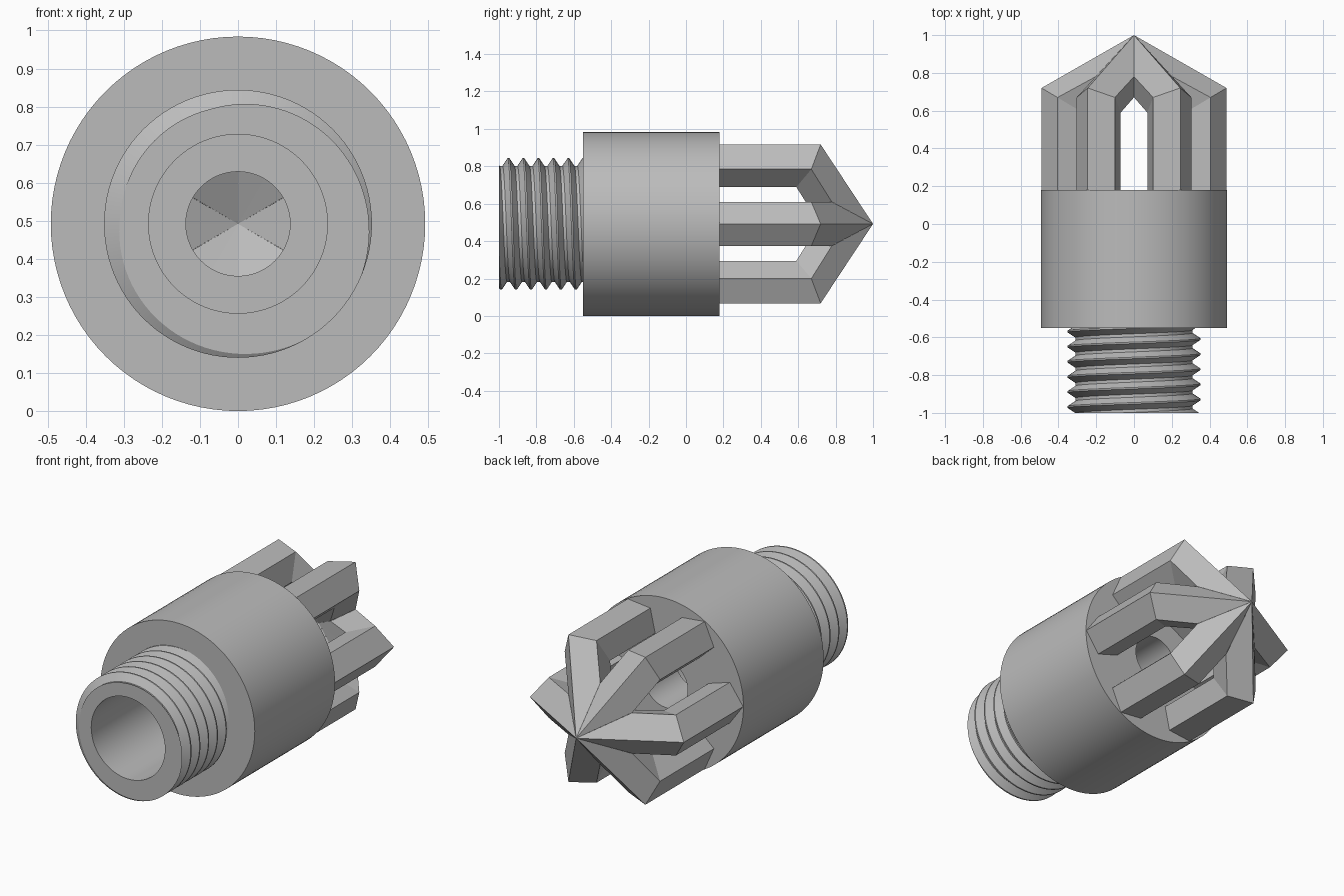
import bpy, bmesh, math

if "Cube" in bpy.data.objects:
    bpy.data.objects.remove(bpy.data.objects["Cube"])

CZ = 0.492           # height of the long axis
R_BODY = 0.492
SEG = 96

grey = bpy.data.materials.new("plain grey")
grey.diffuse_color = (0.5, 0.5, 0.5, 1)
grey.use_nodes = True
grey.node_tree.nodes["Principled BSDF"].inputs["Base Color"].default_value = grey.diffuse_color


def finish(name, bm, smooth_angle=None):
    bmesh.ops.remove_doubles(bm, verts=bm.verts, dist=1e-5)
    bmesh.ops.recalc_face_normals(bm, faces=bm.faces)
    me = bpy.data.meshes.new(name)
    bm.to_mesh(me)
    bm.free()
    ob = bpy.data.objects.new(name, me)
    bpy.context.collection.objects.link(ob)
    me.materials.append(grey)
    if smooth_angle:
        bpy.ops.object.select_all(action='DESELECT')
        ob.select_set(True)
        bpy.context.view_layer.objects.active = ob
        bpy.ops.object.shade_smooth_by_angle(angle=math.radians(smooth_angle))
    return ob


def sweep(name, profile_at, smooth_angle):
    """Closed (radius, y) profile, given per angle, swept round the long axis."""
    bm = bmesh.new()
    rings = []
    for i in range(SEG):
        a = math.tau * i / SEG
        rings.append([bm.verts.new((r * math.sin(a), y, CZ + r * math.cos(a)))
                      for r, y in profile_at(a)])
    n = len(rings[0])
    for i in range(SEG):
        p, q = rings[i], rings[(i + 1) % SEG]
        for j in range(n):
            k = (j + 1) % n
            bm.faces.new((p[j], p[k], q[k], q[j]))
    return finish(name, bm, smooth_angle)


# Main body with stepped bore
body = [(0.235, -0.55), (R_BODY, -0.55), (R_BODY, 0.18),
        (0.137, 0.18), (0.137, -0.10), (0.235, -0.10)]
sweep("body", lambda a: body, 30)

# Threaded neck: right-hand helix clipped flat at both ends
PITCH, ROOT, CREST = 0.08, 0.31, 0.352
Y0, Y1 = -1.0, -0.545


def thread_radius(y, a):
    d = (y + 0.949 - PITCH * a / math.tau) / PITCH
    d = abs(d - round(d)) * PITCH           # distance from nearest crest
    t = min(max((d - 0.004) / 0.028, 0), 1)
    return CREST + (ROOT - CREST) * t


def thread_profile(a):
    pts = [(0.235, Y0)]
    ys = [Y0]
    for k in range(-2, 8):
        c = -0.949 + PITCH * (k + a / math.tau)
        ys += [c + o for o in (-0.032, -0.004, 0.004, 0.032)]
    for y in ys + [Y1]:
        y = min(max(y, Y0), Y1)
        pts.append((thread_radius(y, a), y))
    return pts + [(0.235, Y1)]


# The helix gains one pitch per turn, so the seam is swept with its own last ring
def build_thread():
    bm = bmesh.new()
    rings = []
    for i in range(SEG + 1):
        a = math.tau * i / SEG
        rings.append([bm.verts.new((r * math.sin(a), y, CZ + r * math.cos(a)))
                      for r, y in thread_profile(a)])
    n = len(rings[0])
    for p, q in zip(rings, rings[1:]):
        for j in range(n):
            k = (j + 1) % n
            bm.faces.new((p[j], p[k], q[k], q[j]))
    bmesh.ops.dissolve_degenerate(bm, edges=bm.edges, dist=1e-5)
    return finish("threaded_neck", bm, 25)


build_thread()

# Six-armed cage: half an arm as (radial, sideways, along axis), mirrored and repeated
P = {"R0": (0.490, 0, 0.175), "C0": (0.405, 0.117, 0.175), "I0": (0.271, 0.075, 0.175),
     "M0": (0.271, 0, 0.175), "R1": (0.490, 0, 0.72), "C1": (0.405, 0.117, 0.67),
     "I1": (0.271, 0.075, 0.59), "M1": (0.271, 0, 0.59),
     "VO": (0.203, 0.117, 0.78), "VI": (0.120, 0.069, 0.67),
     "A": (0, 0, 1.0), "B": (0, 0, 0.735)}
HALF = ["R0 C0 C1 R1", "R1 C1 VO A", "C0 I0 I1 C1", "C1 I1 VI VO",
        "I0 M0 M1 I1", "I1 M1 B VI", "R0 M0 I0 C0"]
bm = bmesh.new()
for arm in range(6):
    ca, sa = math.cos(arm * math.pi / 3), math.sin(arm * math.pi / 3)
    for side in (1, -1):
        for face in HALF:
            vs = []
            for key in face.split():
                r, w, y = P[key]
                w *= side
                vs.append(bm.verts.new((r * ca - w * sa, y, CZ + r * sa + w * ca)))
            bm.faces.new(vs if side > 0 else vs[::-1])
finish("tip_cage", bm)
